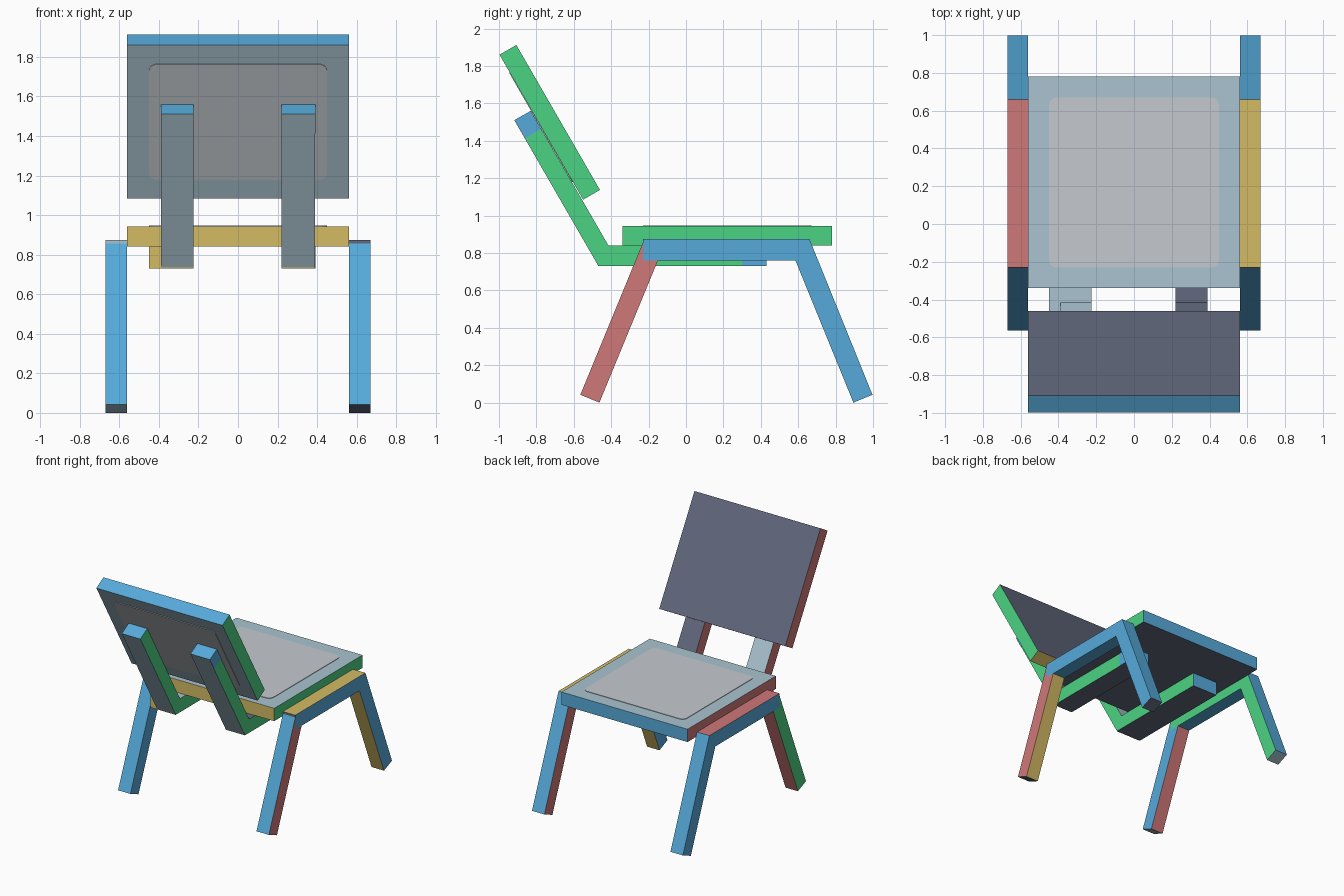
import bpy, bmesh, math
from mathutils import Matrix, Vector

if "Cube" in bpy.data.objects:
    bpy.data.objects.remove(bpy.data.objects["Cube"])


def lin(c):
    c /= 255
    return c / 12.92 if c <= 0.04045 else ((c + 0.055) / 1.055) ** 2.4


PALETTE = {
    "blue": (86, 170, 218), "red": (208, 120, 120), "yellow": (212, 187, 100),
    "green": (75, 211, 132), "slate": (98, 105, 126), "light_grey": (170, 196, 208),
    "pale_grey": (197, 202, 208),
}
MATS = {}
for key, rgb in PALETTE.items():
    MATS[key] = bpy.data.materials.new(key)
    MATS[key].diffuse_color = (*[lin(c) for c in rgb], 1)


def finish(name, bm, colours):
    bmesh.ops.recalc_face_normals(bm, faces=bm.faces)
    mesh = bpy.data.meshes.new(name)
    bm.to_mesh(mesh)
    bm.free()
    for c in colours:
        mesh.materials.append(MATS[c])
    ob = bpy.data.objects.new(name, mesh)
    bpy.context.collection.objects.link(ob)
    return ob


def prism(name, profile, x0, x1, edges, left, right):
    """Extrude a (y, z) profile from x0 to x1; one colour per profile edge plus both ends."""
    bm = bmesh.new()
    a = [bm.verts.new((x0, y, z)) for y, z in profile]
    b = [bm.verts.new((x1, y, z)) for y, z in profile]
    slots = list(dict.fromkeys(list(edges) + [left, right]))
    n = len(profile)
    for i, c in enumerate(edges):
        j = (i + 1) % n
        bm.faces.new((a[i], a[j], b[j], b[i])).material_index = slots.index(c)
    bm.faces.new(a).material_index = slots.index(left)
    bm.faces.new(b).material_index = slots.index(right)
    return finish(name, bm, slots)


def pad(name, hx, hy, matrix, r=0.04, t=0.004):
    """Thin rounded panel lying on a face."""
    bm = bmesh.new()
    verts = []
    for k, (sx, sy) in enumerate([(1, 1), (-1, 1), (-1, -1), (1, -1)]):
        for s in range(5):
            ang = math.pi / 2 * (k + s / 4)
            verts.append(bm.verts.new((sx * (hx - r) + r * math.cos(ang),
                                       sy * (hy - r) + r * math.sin(ang), 0)))
    face = bm.faces.new(verts)
    ext = bmesh.ops.extrude_face_region(bm, geom=[face])
    top = [v for v in ext["geom"] if isinstance(v, bmesh.types.BMVert)]
    bmesh.ops.translate(bm, verts=top, vec=(0, 0, t))
    bm.transform(matrix)
    return finish(name, bm, ["pale_grey"])


# Seat and its panel
prism("seat", [(-.34, .84), (.78, .84), (.78, .943), (-.34, .943)], -.56, .56,
      ["slate", "blue", "light_grey", "yellow"], "red", "green")
pad("seat_panel", .45, .45, Matrix.Translation((0, .22, .943)))

# Tilted backrest and the panel on its rear
prism("backrest", [(-.55, 1.085), (-.46, 1.137), (-.907, 1.912), (-.997, 1.86)], -.56, .56,
      ["yellow", "slate", "blue", "light_grey"], "red", "green")
up = Vector((0, -.447, .775)).normalized()
across = Vector((1, 0, 0))
out = across.cross(up)
rear = Matrix((across, up, out)).transposed().to_4x4()
rear.translation = (0, -.7735, 1.4725)
pad("backrest_panel", .45, .337, rear)

# Back supports: under-seat bar plus leaning post
BAR = [(-.47, .73), (.43, .73), (.43, .84), (-.47, .84)]
POST = [(-.471, .735), (-.383, .785), (-.83, 1.56), (-.918, 1.51)]
for side, bx, px, face in (("left", (-.45, -.225), (-.39, -.225), "light_grey"),
                           ("right", (.22, .39), (.22, .39), "slate")):
    prism(side + "_seat_bar", BAR, *bx, ["slate", "blue", face, "yellow"], "red", "green")
    prism(side + "_back_post", POST, *px, ["yellow", face, "blue", "light_grey"], "red", "green")

# Blue tips on the outer side of the right support
prism("bar_tip", [(.30, .73), (.43, .73), (.43, .84), (.30, .84)], .39, .393,
      ["blue"] * 4, "blue", "blue")
prism("post_tip", [(-.862, 1.413), (-.774, 1.463), (-.83, 1.56), (-.918, 1.51)], .39, .393,
      ["blue"] * 4, "blue", "blue")

# Side frames: rail, front leg, rear leg
RAIL = [(-.23, .76), (.585, .76), (.66, .875), (-.23, .875)]
FRONT = [(-.565, .042), (-.463, 0), (-.15, .76), (-.23, .76), (-.23, .857)]
REAR = [(.585, .76), (.895, 0), (.997, .042), (.66, .875)]
# side, x range, inner-edge colour, foot colour, (left, right) of rail / front leg / rear leg
FRAMES = [
    ("left", (-.67, -.56), "red", "light_grey",
     ("blue", "green"), ("green", "blue"), ("blue", "green")),
    ("right", (.56, .67), "yellow", "slate",
     ("red", "blue"), ("blue", "red"), ("red", "blue")),
]
for side, xr, inner, foot, rail_c, front_c, rear_c in FRAMES:
    prism(side + "_rail", RAIL, *xr, ["blue", "blue", inner, foot], *rail_c)
    prism(side + "_front_leg", FRONT, *xr, [foot, inner, "blue", "blue", "blue"], *front_c)
    prism(side + "_rear_leg", REAR, *xr, [inner, foot, "blue", "blue"], *rear_c)

for m in bpy.data.materials:
    if m.users and not m.is_grease_pencil:
        m.use_nodes = True
        m.node_tree.nodes["Principled BSDF"].inputs["Base Color"].default_value = m.diffuse_color
